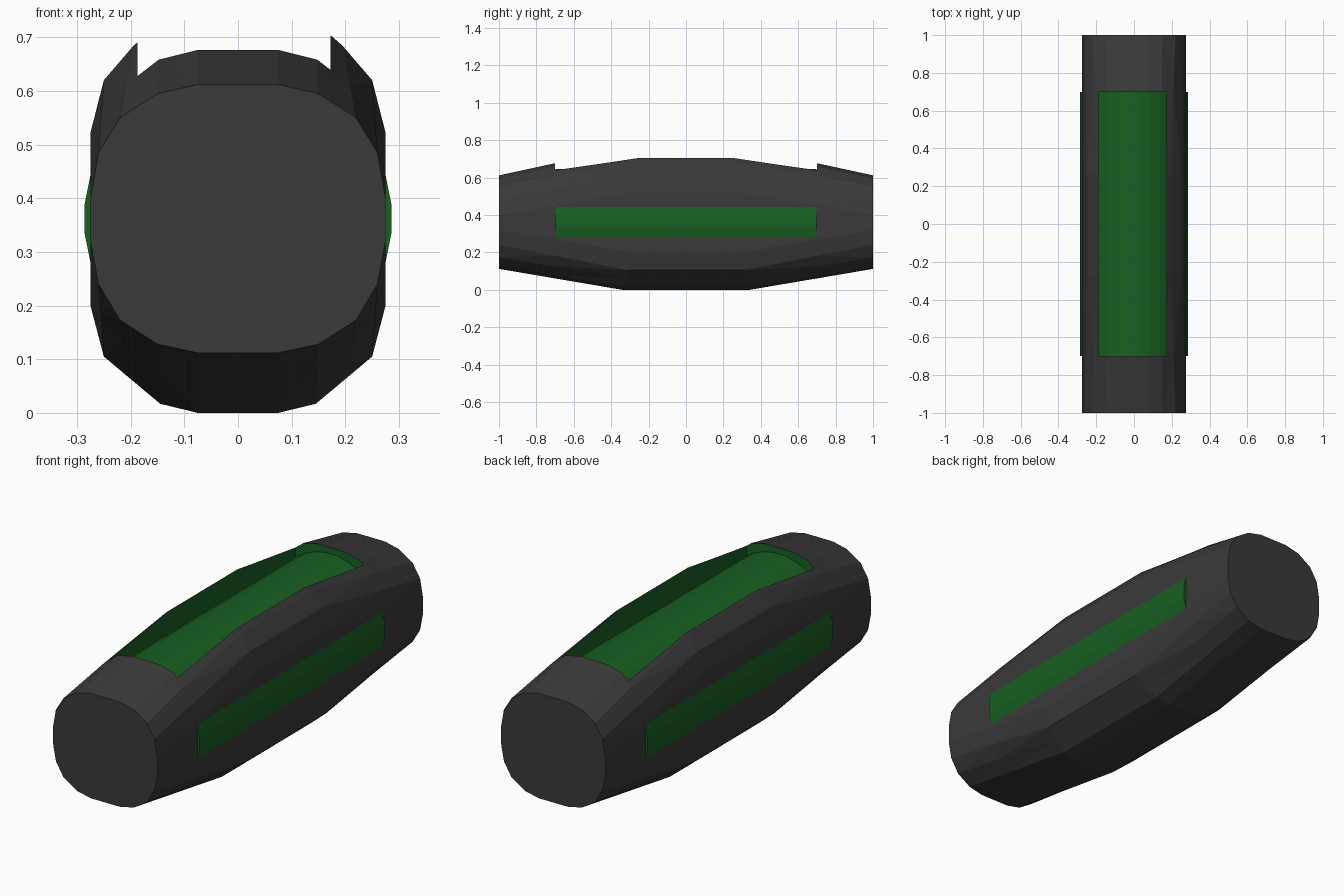
import bpy, bmesh, math

if "Cube" in bpy.data.objects:
    bpy.data.objects.remove(bpy.data.objects["Cube"])

CZ = 0.3615  # height of the centre axis


def material(name, rgb):
    m = bpy.data.materials.new(name)
    m.diffuse_color = (*rgb, 1)
    m.use_nodes = True
    m.node_tree.nodes["Principled BSDF"].inputs["Base Color"].default_value = m.diffuse_color
    return m


def add_object(name, bm, mat):
    bmesh.ops.recalc_face_normals(bm, faces=bm.faces)
    me = bpy.data.meshes.new(name)
    bm.to_mesh(me)
    bm.free()
    me.materials.append(mat)
    ob = bpy.data.objects.new(name, me)
    bpy.context.collection.objects.link(ob)
    return ob


dark = material("dark_shell", (0.042, 0.042, 0.042))
green = material("green_core", (0.009, 0.115, 0.016))

# Right half of the cross-sections, bottom to top (x, z)
end = [(.075, .112), (.15, .128), (.22, .173), (.26, .24), (.275, .32),
       (.275, .40), (.26, .485), (.22, .55), (.15, .595), (.075, .612)]
mid = [(.075, 0), (.145, .017), (.2, .063), (.25, .105), (.275, .2),
       (.275, .522), (.25, .62), (.195, .684), (.145, .728), (.075, .745)]
# Extra bulge of the top rows at the shoulder rings
bulge = [0] * 7 + [.006, .01, .012]


def half_ring(y):
    """Points (x, y, z) of one half section: 'mid', 'shoulder' or 'end'."""
    pts = []
    for i, ((xe, ze), (xm, zm)) in enumerate(zip(end, mid)):
        ym = 0.34 - 0.1 * i / 9
        if y == "end":
            pts.append((xe, 1.0, ze))
        elif y == "mid":
            pts.append((xm, ym, zm))
        else:
            t = (1 - 0.71) / (1 - ym)
            pts.append((xe + (xm - xe) * t, 0.71, ze + (zm - ze) * t + bulge[i]))
    return pts


# Shell: lofted rings, mirrored front to back and left to right
bm = bmesh.new()
rings = []
for kind, s in [("end", -1), ("shoulder", -1), ("mid", -1),
                ("mid", 1), ("shoulder", 1), ("end", 1)]:
    half = half_ring(kind)
    pts = half + [(-x, y, z) for x, y, z in reversed(half)]
    rings.append([bm.verts.new((x, s * y, z)) for x, y, z in pts])
n = len(rings[0])
for a, b in zip(rings, rings[1:]):
    for i in range(n):
        j = (i + 1) % n
        bm.faces.new((a[i], a[j], b[j], b[i]))
bm.faces.new(rings[0])
bm.faces.new(rings[-1])
bmesh.ops.triangulate(bm, faces=[f for f in bm.faces if len(f.verts) == 4])
shell = add_object("shell", bm, dark)

# Box that cuts the recess in the top, leaving green walls
bm = bmesh.new()
bmesh.ops.create_cube(bm, size=1)
bmesh.ops.scale(bm, vec=(.359, 1.4, .5), verts=bm.verts)
bmesh.ops.translate(bm, vec=(-.0075, 0, .8), verts=bm.verts)
cutter = add_object("recess_cutter", bm, green)
cutter.hide_render = True
mod = shell.modifiers.new("recess", 'BOOLEAN')
mod.operation = 'DIFFERENCE'
mod.solver = 'EXACT'
mod.material_mode = 'TRANSFER'
mod.object = cutter
bpy.context.view_layer.objects.active = shell
bpy.ops.object.modifier_apply(modifier=mod.name)
bpy.data.objects.remove(cutter)

# Green core: 32-sided rod seen in the recess and as the side strips
bm = bmesh.new()
N, R = 32, 0.287
loops = []
for y in (-.699, .699):
    loops.append([bm.verts.new((R * math.cos((k + .5) * math.tau / N), y,
                                CZ + R * math.sin((k + .5) * math.tau / N)))
                  for k in range(N)])
for k in range(N):
    j = (k + 1) % N
    bm.faces.new((loops[0][k], loops[0][j], loops[1][j], loops[1][k]))
bm.faces.new(loops[0])
bm.faces.new(loops[1])
add_object("green_core", bm, green)
